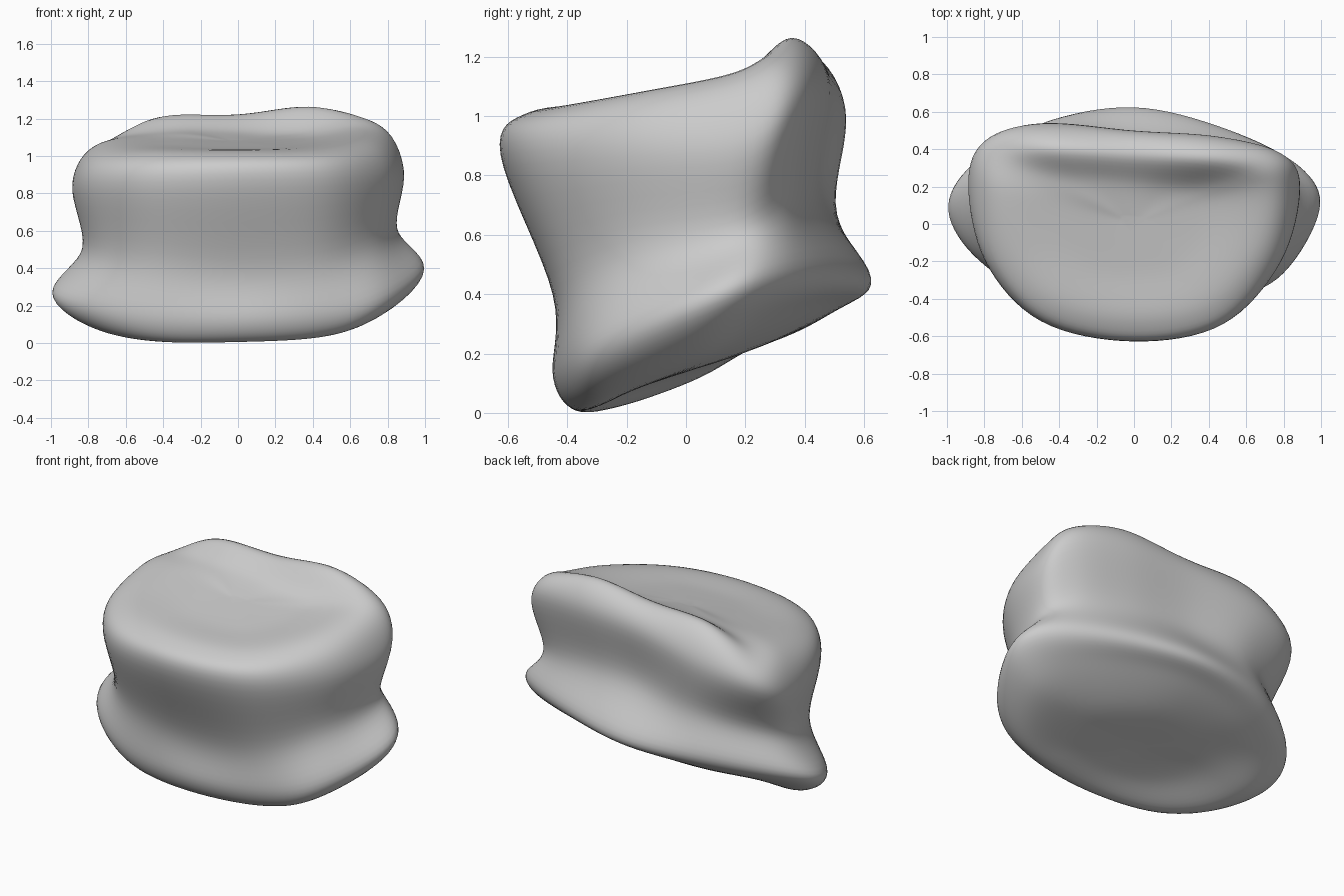
import bpy, bmesh
from mathutils import Vector as V

if "Cube" in bpy.data.objects:
    bpy.data.objects.remove(bpy.data.objects["Cube"])

# Key outlines, counter-clockwise from the right side
upper_rim = [(.89, .2, .93), (.79, .38, 1.07), (.45, .47, 1.12), (0, .5, 1.1), (-.5, .54, 1.02), (-.8, .45, .93),
             (-.89, .22, .86), (-.8, -.2, .87), (-.5, -.525, .87), (0, -.63, .88), (.48, -.54, .89), (.79, -.2, .91)]
waist = [(.85, .15, .61), (.72, .33, .71), (.4, .42, .75), (0, .46, .74), (-.4, .5, .7), (-.71, .35, .61),
         (-.83, .12, .51), (-.72, -.2, .47), (-.45, -.4, .44), (0, -.445, .4), (.45, -.41, .44), (.73, -.2, .54)]
lower_rim = [(1.0, .08, .39), (.89, .31, .46), (.5, .51, .48), (0, .63, .46), (-.5, .54, .43), (-.88, .31, .35),
             (-1.0, .07, .27), (-.84, -.19, .2), (-.5, -.38, .13), (0, -.45, .12), (.5, -.4, .15), (.8, -.27, .24)]
# Heights just inside the rims
top_z = [1.14, 1.21, 1.275, 1.23, 1.22, 1.1, 1.07, 1.03, 1.02, 1.02, 1.03, 1.08]
bottom_z = [.21, .31, .36, .36, .31, .24, .13, .05, .01, .01, .03, .09]


def spline(a, b, c, d, t):
    return .5 * (2 * b + (c - a) * t + (2 * a - 5 * b + 4 * c - d) * t * t
                 + (3 * b - a - 3 * c + d) * t ** 3)


def closed(points, steps=8):
    p = [V(q) for q in points]
    n = len(p)
    return [spline(p[i - 1], p[i], p[(i + 1) % n], p[(i + 2) % n], s / steps)
            for i in range(n) for s in range(steps)]


def inset(ring, k, heights, back=1):
    return [(x * k, y * k * (back if y > 0 else 1), z) for (x, y, _), z in zip(ring, heights)]


def plate(ring, k, base, slope, lift=0):
    return [(x * k, y * k, base + slope * y * k + lift * max(y * k, 0) ** 2) for x, y, _ in ring]


# Rings running from the top plate down the wall to the bottom plate
keys = [closed(r) for r in (
    plate(upper_rim, .06, 1.085, .13),
    plate(upper_rim, .42, 1.085, .14, .5),
    inset(upper_rim, .84, top_z, .9),
    upper_rim, waist, lower_rim,
    inset(lower_rim, .8, bottom_z),
    plate(lower_rim, .45, .145, .34),
    plate(lower_rim, .06, .15, .34))]
rings = []
last = len(keys) - 1
for i in range(last):
    ks = [keys[max(0, min(last, i + o))] for o in (-1, 0, 1, 2)]
    for s in range(8):
        rings.append([spline(*q, s / 8) for q in zip(*ks)])
rings.append(keys[-1])
floor = min(p.z for r in rings for p in r)

# Skin the rings into one closed body
bm = bmesh.new()
rows = [[bm.verts.new((p.x, p.y, p.z - floor)) for p in r] for r in rings]
n = len(rows[0])
for a, b in zip(rows, rows[1:]):
    for j in range(n):
        k = (j + 1) % n
        bm.faces.new((a[j], b[j], b[k], a[k]))
bm.faces.new(rows[0])
bm.faces.new(rows[-1][::-1])
# Soften the rims a little
for _ in range(4):
    bmesh.ops.smooth_vert(bm, verts=bm.verts, factor=.5, use_axis_x=True, use_axis_y=True, use_axis_z=True)
bmesh.ops.recalc_face_normals(bm, faces=bm.faces)
for f in bm.faces:
    f.smooth = True
mesh = bpy.data.meshes.new("vertebral_body")
bm.to_mesh(mesh)
bm.free()
body = bpy.data.objects.new("vertebral_body", mesh)
bpy.context.collection.objects.link(body)
